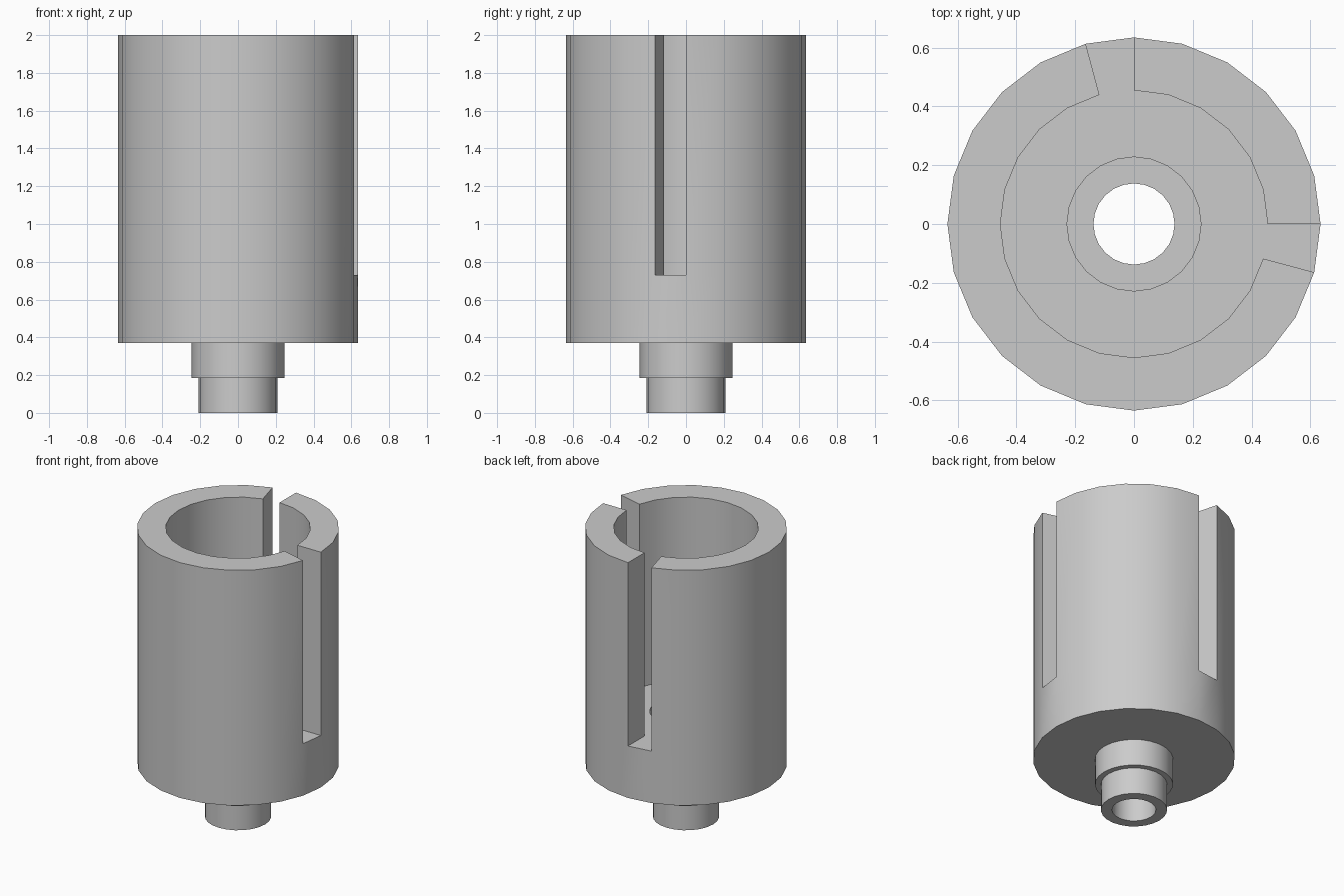
import bpy, bmesh
from math import cos, sin, radians, tau

cube = bpy.data.objects.get("Cube")
if cube:
    bpy.data.objects.remove(cube, do_unlink=True)

SIDES = 24
OUTER, BORE = 0.635, 0.455
FLOOR, TOP = 0.73, 2.0
SLOTS = (6, SIDES - 1)          # sectors of the wall left open

grey = bpy.data.materials.new("light_grey")
grey.use_nodes = True
grey.diffuse_color = (0.6, 0.6, 0.6, 1)
grey.node_tree.nodes["Principled BSDF"].inputs["Base Color"].default_value = (0.6, 0.6, 0.6, 1)

bm = bmesh.new()


def ring(radius, z):
    return [bm.verts.new((radius * cos(tau * i / SIDES), radius * sin(tau * i / SIDES), z))
            for i in range(SIDES)]


def bridge(a, b, sectors=range(SIDES)):
    for i in sectors:
        j = (i + 1) % SIDES
        bm.faces.new((a[i], a[j], b[j], b[i]))


# Stepped hollow base: neck, collar, thick floor, recess and through hole
profile = [(0.138, 0), (0.208, 0), (0.208, 0.185), (0.245, 0.185), (0.245, 0.37),
           (OUTER, 0.37), (OUTER, FLOOR), (BORE, FLOOR), (0.228, FLOOR),
           (0.228, 0.5), (0.138, 0.5)]
rings = [ring(r, z) for r, z in profile]
wall_out, wall_in = rings[6], rings[7]
for a, b in zip(rings, rings[1:] + rings[:1]):
    if a is wall_out:
        bridge(a, b, SLOTS)     # slot bottoms only; the wall stands on the rest
    else:
        bridge(a, b)

# Cup wall with two open slots
solid = [i for i in range(SIDES) if i not in SLOTS]
top_out, top_in = ring(OUTER, TOP), ring(BORE, TOP)
bridge(wall_out, top_out, solid)
bridge(top_out, top_in, solid)
bridge(top_in, wall_in, solid)

# Radial cheeks of the slots
for s in SLOTS:
    for i in (s, (s + 1) % SIDES):
        bm.faces.new((wall_out[i], top_out[i], top_in[i], wall_in[i]))

bmesh.ops.recalc_face_normals(bm, faces=bm.faces)
mesh = bpy.data.meshes.new("slotted_cup")
bm.to_mesh(mesh)
bm.free()
mesh.materials.append(grey)
cup = bpy.data.objects.new("slotted_cup", mesh)
bpy.context.collection.objects.link(cup)

# Smooth round walls, sharp rims
bpy.ops.object.select_all(action='DESELECT')
cup.select_set(True)
bpy.context.view_layer.objects.active = cup
bpy.ops.object.shade_smooth_by_angle(angle=radians(30))
